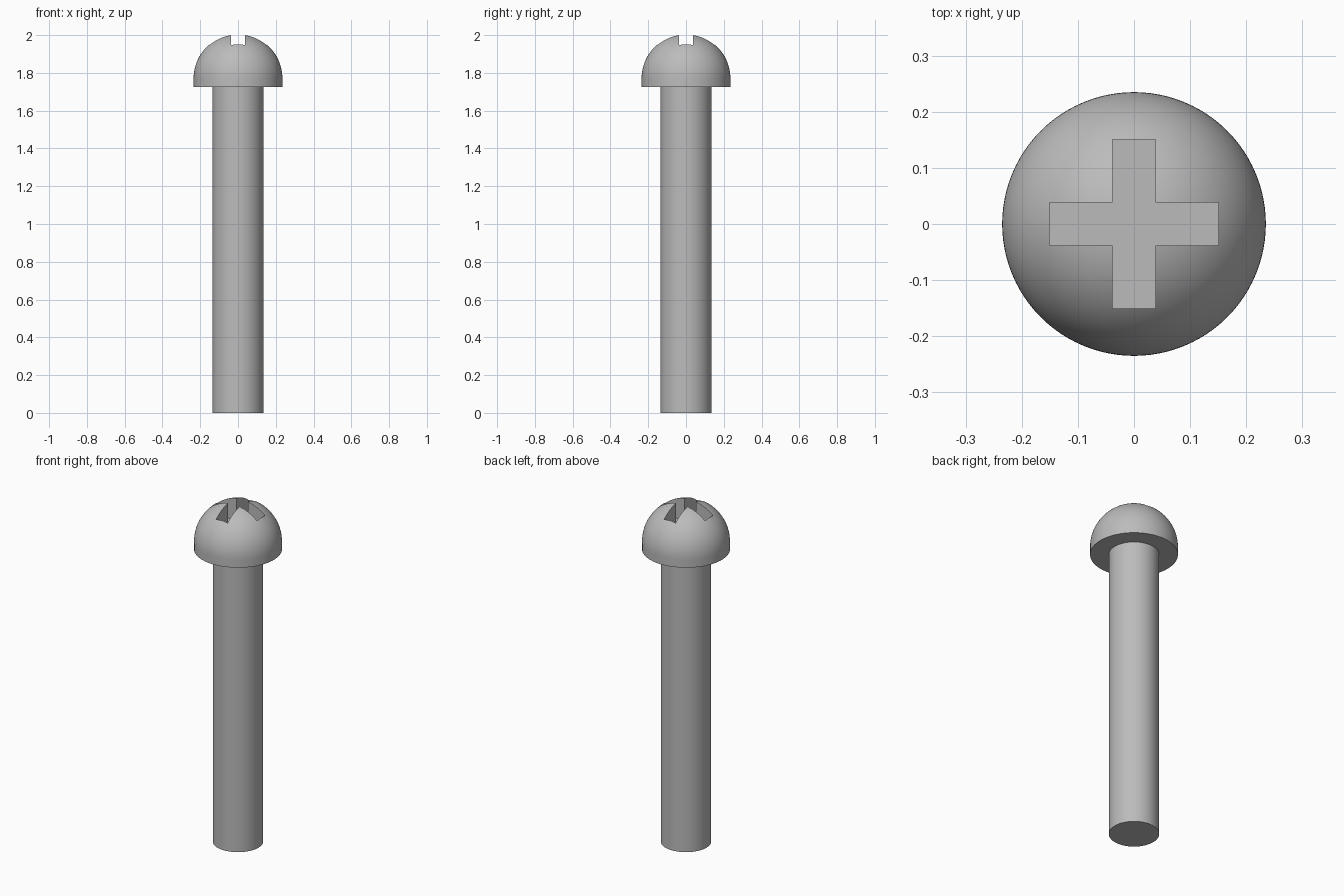
import bpy, bmesh, math

cube = bpy.data.objects.get("Cube")
if cube:
    bpy.data.objects.remove(cube, do_unlink=True)

SHAFT_R, HEAD_R = 0.135, 0.235
HEAD_BASE, DOME_Z = 1.725, 1.771
SLOT_HALF, SLOT_W, SLOT_FLOOR = 0.151, 0.038, 1.87
SEGMENTS = 96

steel = bpy.data.materials.new("steel_grey")
steel.use_nodes = True
grey = (0.5, 0.5, 0.5, 1)
steel.diffuse_color = grey
steel.node_tree.nodes["Principled BSDF"].inputs["Base Color"].default_value = grey


def make_object(name, bm):
    bmesh.ops.recalc_face_normals(bm, faces=bm.faces)
    mesh = bpy.data.meshes.new(name)
    bm.to_mesh(mesh)
    bm.free()
    obj = bpy.data.objects.new(name, mesh)
    bpy.context.collection.objects.link(obj)
    mesh.materials.append(steel)
    return obj


def lathe(name, profile):
    """Spin a (radius, height) profile about the z axis."""
    bm = bmesh.new()
    verts = [bm.verts.new((r, 0, z)) for r, z in profile]
    edges = [bm.edges.new(pair) for pair in zip(verts, verts[1:])]
    bmesh.ops.spin(bm, geom=verts + edges, cent=(0, 0, 0), axis=(0, 0, 1),
                   angle=math.tau, steps=SEGMENTS, use_duplicate=False)
    bmesh.ops.remove_doubles(bm, verts=bm.verts, dist=1e-5)
    return make_object(name, bm)


def smooth(obj):
    bpy.ops.object.select_all(action="DESELECT")
    obj.select_set(True)
    bpy.context.view_layer.objects.active = obj
    bpy.ops.object.shade_smooth_by_angle(angle=math.radians(30))


# Shaft: plain cylinder
shaft = lathe("shaft", [(0, 0), (SHAFT_R, 0), (SHAFT_R, HEAD_BASE), (0, HEAD_BASE)])

# Head: short straight rim under a hemispherical dome
steps = 32
arc = [(HEAD_R * math.cos(a), DOME_Z + HEAD_R * math.sin(a))
       for a in (i * math.pi / 2 / steps for i in range(steps))]
head = lathe("head", [(0, HEAD_BASE), (HEAD_R, HEAD_BASE)] + arc + [(0, DOME_Z + HEAD_R)])

# Cross recess: one plus-shaped outline, extruded upward as a cutter
bm = bmesh.new()
outline = []
for quarter in range(4):
    c, s = round(math.cos(quarter * math.pi / 2)), round(math.sin(quarter * math.pi / 2))
    for x, y in [(SLOT_HALF, -SLOT_W), (SLOT_HALF, SLOT_W), (SLOT_W, SLOT_W)]:
        outline.append(bm.verts.new((c * x - s * y, s * x + c * y, SLOT_FLOOR)))
floor = bm.faces.new(outline)
top = bmesh.ops.extrude_face_region(bm, geom=[floor])["geom"]
bmesh.ops.translate(bm, vec=(0, 0, 0.3),
                    verts=[v for v in top if isinstance(v, bmesh.types.BMVert)])
cutter = make_object("cross_recess_cutter", bm)

cut = head.modifiers.new("cross_recess", "BOOLEAN")
cut.operation = "DIFFERENCE"
cut.solver = "EXACT"
cut.object = cutter
bpy.context.view_layer.objects.active = head
bpy.ops.object.modifier_apply(modifier=cut.name)
bpy.data.objects.remove(cutter, do_unlink=True)

for part in (shaft, head):
    smooth(part)
